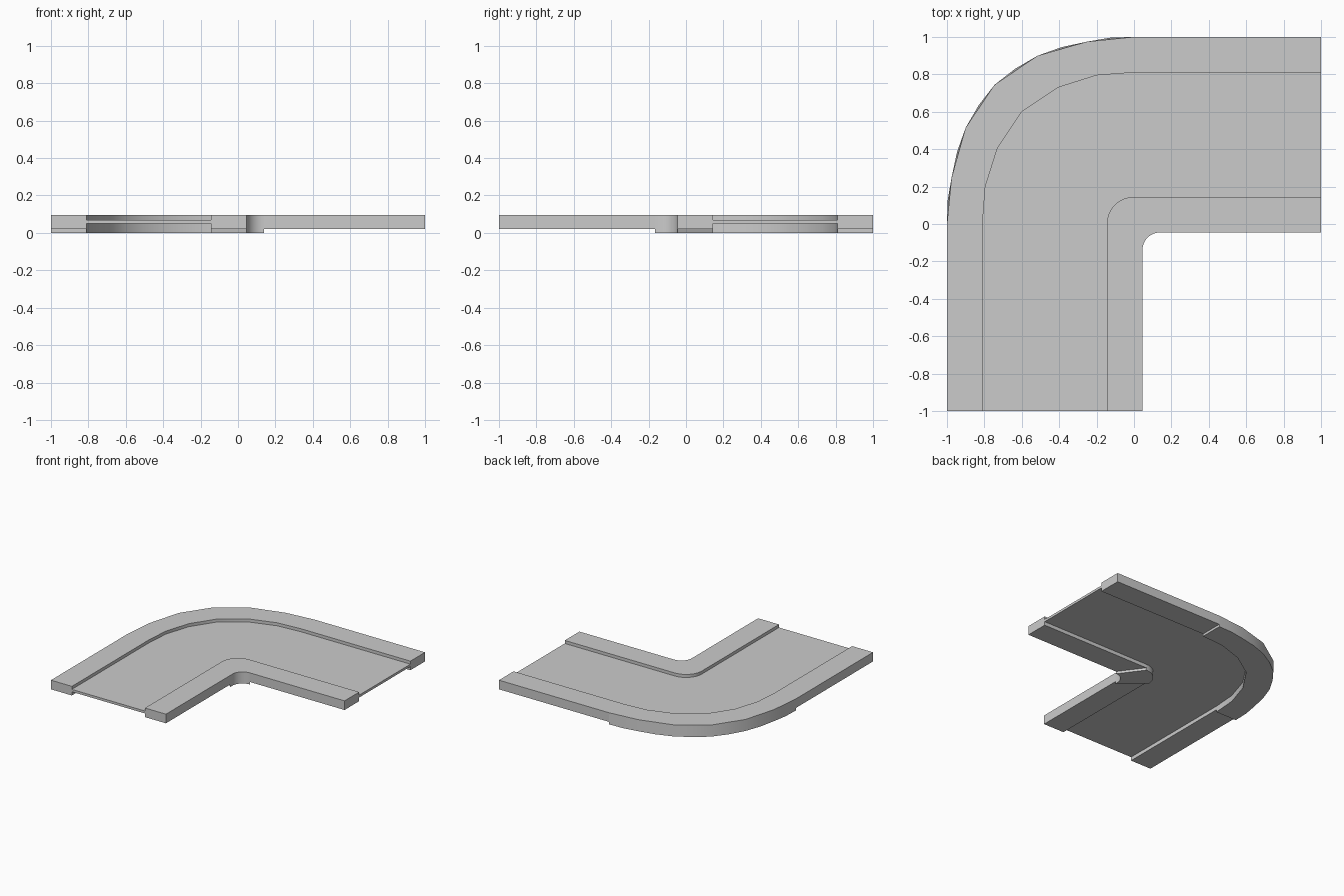
import bpy
import bmesh
from math import cos, sin, pi
from mathutils import Vector

STEPS = 12
TOP, STRAIGHT_BOTTOM = 0.095, 0.02
ROAD_TOP, ROAD_BOTTOM = 0.07, 0.05

if "Cube" in bpy.data.objects:
    bpy.data.objects.remove(bpy.data.objects["Cube"], do_unlink=True)


def mirrored_bend(half):
    """Reflect half a bend over the diagonal and add chord midpoints."""
    pts = [Vector(p) for p in half]
    pts += [Vector((-p.y, -p.x)) for p in reversed(pts[:-1])]
    out = [pts[0]]
    for a, b in zip(pts, pts[1:]):
        out += [(a + b) / 2, b]
    return out


def arc(cx, cy, r):
    """Quarter turn from the -x side to the +y side."""
    return [Vector((cx - r * cos(a), cy + r * sin(a)))
            for a in (pi / 2 * i / STEPS for i in range(STEPS + 1))]


def section(a, b_low, b_top, low, top):
    return [(a.x, a.y, low), (b_low.x, b_low.y, low),
            (b_top.x, b_top.y, top), (a.x, a.y, top)]


def sweep(name, edge_a, edge_b, bend_low, straight_low, top, edge_b_low=None):
    """Sweep a four-sided strip along both straights and the bend."""
    edge_b_low = edge_b_low or edge_b
    a0, b0, a1, b1 = edge_a[0], edge_b[0], edge_a[-1], edge_b[-1]
    start = [Vector((p.x, -1)) for p in (a0, b0)]
    end = [Vector((1, p.y)) for p in (a1, b1)]
    rings = [section(start[0], start[1], start[1], straight_low, top),
             section(a0, b0, b0, straight_low, top)]
    rings += [section(a, bl, bt, bend_low, top)
              for a, bl, bt in zip(edge_a, edge_b_low, edge_b)]
    rings += [section(a1, b1, b1, straight_low, top),
              section(end[0], end[1], end[1], straight_low, top)]

    bm = bmesh.new()
    loops = [[bm.verts.new(co) for co in ring] for ring in rings]
    for r, s in zip(loops, loops[1:]):
        for k in range(4):
            n = (k + 1) % 4
            bm.faces.new((r[k], r[n], s[n], s[k]))
    bm.faces.new(loops[0])
    bm.faces.new(loops[-1])
    # Clean up where the underside steps down
    bmesh.ops.remove_doubles(bm, verts=bm.verts, dist=1e-5)
    flat = [f for f in bm.faces if f.calc_area() < 1e-8]
    bmesh.ops.delete(bm, geom=flat, context="FACES_ONLY")
    bmesh.ops.recalc_face_normals(bm, faces=bm.faces)

    mesh = bpy.data.meshes.new(name)
    bm.to_mesh(mesh)
    bm.free()
    obj = bpy.data.objects.new(name, mesh)
    bpy.context.collection.objects.link(obj)
    bpy.ops.object.select_all(action="DESELECT")
    obj.select_set(True)
    bpy.context.view_layer.objects.active = obj
    bpy.ops.object.shade_smooth_by_angle(angle=pi / 6)
    return obj


# Plan curves of the bend
outer_rim = mirrored_bend([(-1, 0), (-0.975, 0.25), (-0.9, 0.515), (-0.745, 0.745)])
outer_road_edge = mirrored_bend([(-0.81, 0), (-0.795, 0.2), (-0.73, 0.405), (-0.6, 0.6)])
inner_road_edge = arc(0, 0, 0.145)
inner_rim = arc(0.14, -0.14, 0.095)
inner_rim[0].y = -0.165

# The foot of the outer wall is rounder than its top edge
outer_foot = [p * 1.009 if i % 2 else p for i, p in enumerate(outer_rim)]

# Kerbs, deeper in the bend than on the straights
sweep("outer_kerb", outer_road_edge, outer_rim, 0, STRAIGHT_BOTTOM, TOP, outer_foot)
sweep("inner_kerb", inner_road_edge, inner_rim, 0, STRAIGHT_BOTTOM, TOP)

# Thin road slab between the kerbs
sweep("road_slab", inner_road_edge, outer_road_edge, ROAD_BOTTOM, ROAD_BOTTOM, ROAD_TOP)
